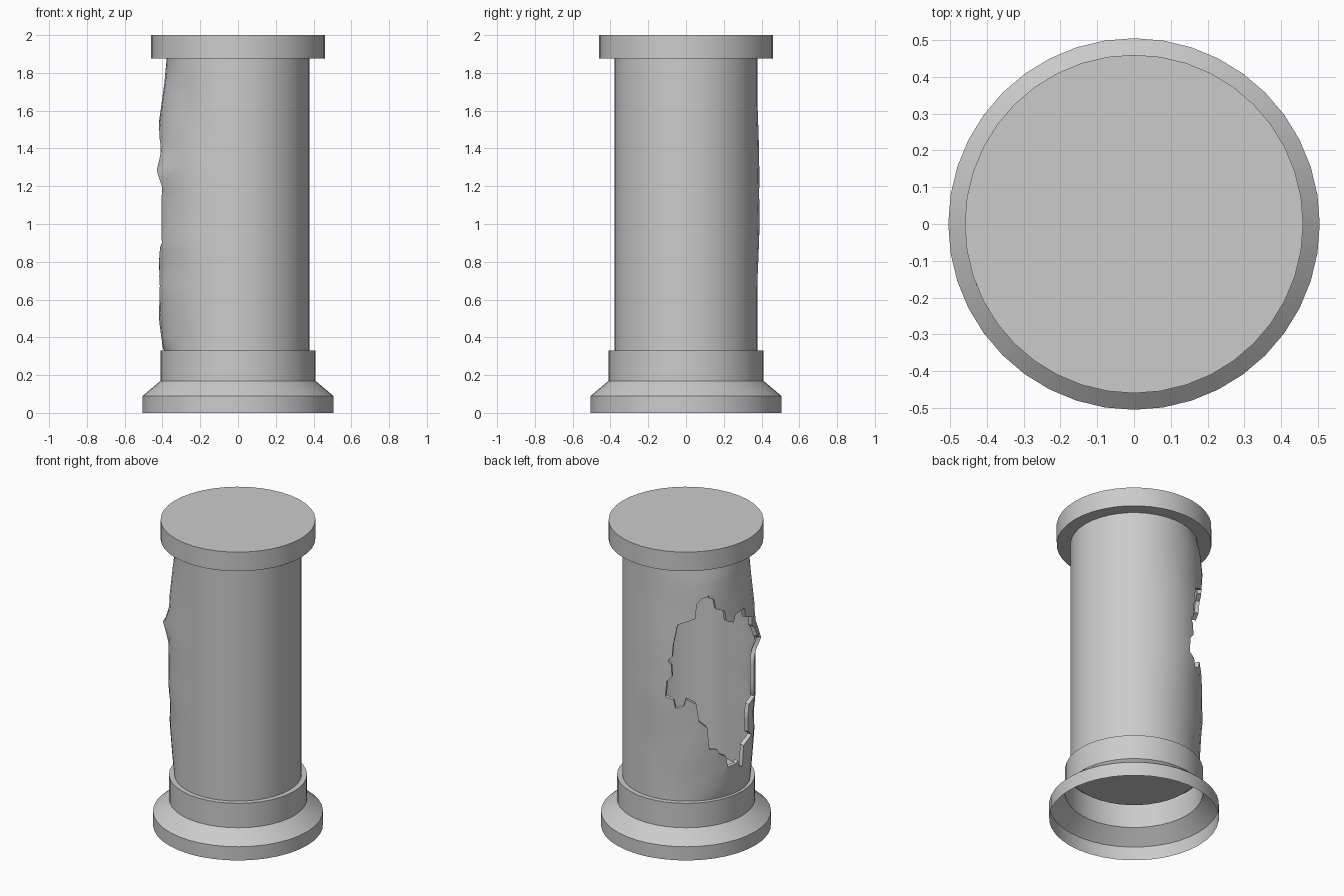
import bpy, bmesh, math
from mathutils import Vector

if "Cube" in bpy.data.objects:
    bpy.data.objects.remove(bpy.data.objects["Cube"])

SIDES = 40
R, R_IN = 0.378, 0.352
# torn opening: (degrees around from back-left, height)
TEAR = [(9, 1.68), (14, 1.65), (24, 1.56), (33, 1.465), (46, 1.53), (58, 1.44),
        (61, 1.36), (66, 1.28), (64, 1.17), (62, 1.02), (64, .90), (51, .80),
        (57, .67), (43, .50), (38, .55), (27, .53), (19, .63), (10, .67),
        (1, .86), (-10, 1.01), (-19, .945), (-28, 1.015), (-22, 1.15),
        (-26, 1.25), (-21, 1.36), (-2, 1.535), (4, 1.665)]
FACING = 135


def finish(name, bm):
    bmesh.ops.recalc_face_normals(bm, faces=bm.faces[:])
    me = bpy.data.meshes.new(name)
    bm.to_mesh(me)
    bm.free()
    ob = bpy.data.objects.new(name, me)
    bpy.context.collection.objects.link(ob)
    return ob


def smooth(ob):
    bpy.ops.object.select_all(action='DESELECT')
    ob.select_set(True)
    bpy.context.view_layer.objects.active = ob
    bpy.ops.object.shade_smooth_by_angle(angle=math.radians(30))


def polar(deg, r, z):
    a = math.radians(deg)
    return Vector((r * math.cos(a), r * math.sin(a), z))


def revolve(name, profile):
    """Spin an (r, z) profile; points with r = 0 become a single pole."""
    bm = bmesh.new()
    rings = []
    for r, z in profile:
        n = SIDES if r > 0 else 1
        rings.append([bm.verts.new(polar(360 * i / SIDES, r, z)) for i in range(n)])
    for a, b in zip(rings, rings[1:]):
        for i in range(SIDES):
            j = (i + 1) % SIDES
            quad = [a[i % len(a)], a[j % len(a)], b[j % len(b)], b[i % len(b)]]
            bm.faces.new(list(dict.fromkeys(quad)))
    return finish(name, bm)


# flared open base, a thin shell
smooth(revolve("base", [(.505, 0), (.505, .09), (.41, .17), (.41, .33), (.378, .33)]))
# cap
smooth(revolve("cap", [(0, 1.875), (.46, 1.875), (.46, 2), (0, 2)]))

# hollow shaft with floor
zs = [.34 + 1.53 * i / 24 for i in range(25)]
shaft = revolve("shaft", [(0, .305), (R, .305)] + [(R, z) for z in zs] + [(R, 1.876)]
                + [(R_IN, 1.876)] + [(R_IN, z) for z in reversed(zs)]
                + [(R_IN, .312), (0, .312)])

# wedge-shaped cutter for the torn opening
bm = bmesh.new()
inner = [bm.verts.new(polar(FACING + t, .1, z)) for t, z in TEAR]
outer = [bm.verts.new(polar(FACING + t, 1.2, z)) for t, z in TEAR]
for i in range(len(TEAR)):
    j = (i + 1) % len(TEAR)
    bm.faces.new((inner[i], inner[j], outer[j], outer[i]))
bm.faces.new(inner)
bm.faces.new(outer)
bmesh.ops.triangulate(bm, faces=bm.faces[:])
cutter = finish("tear_cutter", bm)
cutter.hide_render = True

mod = shaft.modifiers.new("tear", 'BOOLEAN')
mod.operation = 'DIFFERENCE'
mod.solver = 'EXACT'
mod.object = cutter
bpy.context.view_layer.objects.active = shaft
bpy.ops.object.modifier_apply(modifier=mod.name)
bpy.data.objects.remove(cutter)

# wall bent outward around the opening
edge = [Vector((math.radians(t) * R, z)) for t, z in TEAR]


def tear_distance(p):
    best = 9
    for a, b in zip(edge, edge[1:] + edge[:1]):
        k = max(0, min(1, (p - a).dot(b - a) / (b - a).length_squared))
        best = min(best, (p - a - (b - a) * k).length)
    return best


for v in shaft.data.vertices:
    r = math.hypot(v.co.x, v.co.y)
    if r < .3 or not .34 < v.co.z < 1.87:
        continue
    t = (math.degrees(math.atan2(v.co.y, v.co.x)) - FACING + 180) % 360 - 180
    p = Vector((math.radians(t) * R, v.co.z))
    fall = max(0, 1 - tear_distance(p) / .3)
    side = max(0, min(1, (t + 28) / 92))
    push = (.018 + .03 * side) * fall
    tip = math.hypot(p.x - math.radians(66) * R, p.y - 1.28)
    push += .035 * max(0, 1 - tip / .1)
    v.co.x *= 1 + push / r
    v.co.y *= 1 + push / r
smooth(shaft)
